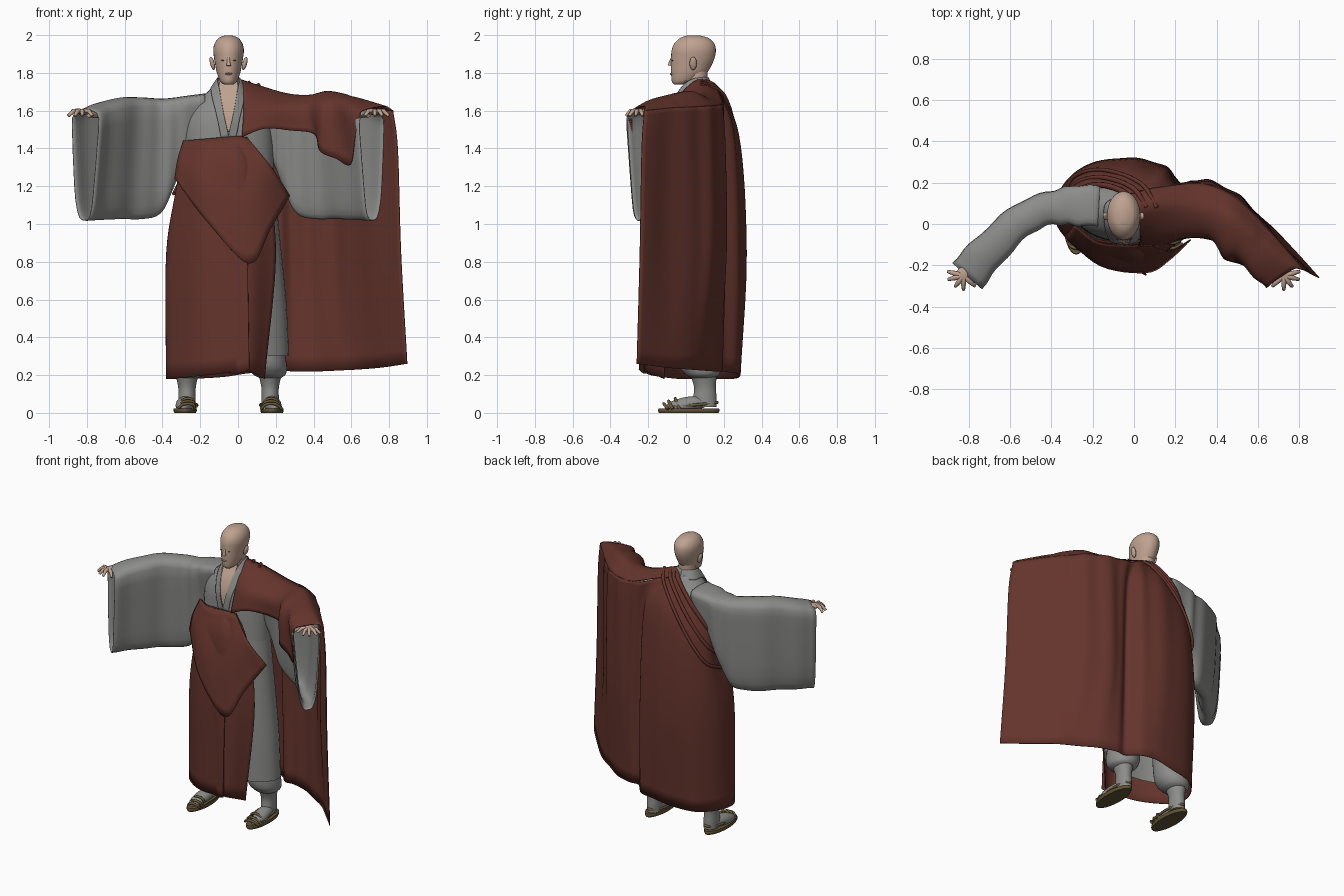
import bpy, bmesh, math
from mathutils import Vector as V

CX = -0.05  # symmetry plane of the body


def material(name, rgb):
    m = bpy.data.materials.new(name)
    m.diffuse_color = (*rgb, 1)
    return m


SKIN = material("skin", (0.52, 0.36, 0.28))
GRAY = material("gray_cloth", (0.265, 0.265, 0.26))
RED = material("dark_red_cloth", (0.128, 0.034, 0.025))
SOLE = material("straw_sole", (0.12, 0.085, 0.035))
STRAP = material("straw_strap", (0.15, 0.105, 0.04))
DARK = material("dark_brown", (0.12, 0.08, 0.06))


def spline(pts, n):
    """Smooth path through pts with n steps per span."""
    P = [V(p) for p in pts]
    P = [2 * P[0] - P[1]] + P + [2 * P[-1] - P[-2]]
    out = []
    for i in range(1, len(P) - 2):
        a, b, c, d = P[i - 1:i + 3]
        for k in range(n):
            t = k / n
            out.append(0.5 * (2 * b + (c - a) * t + (2 * a - 5 * b + 4 * c - d) * t * t
                              + (3 * b - a - 3 * c + d) * t ** 3))
    return out + [P[-2]]


def finish(ob, mat, angle=60):
    ob.data.materials.append(mat)
    bpy.ops.object.select_all(action='DESELECT')
    ob.select_set(True)
    bpy.context.view_layer.objects.active = ob
    bpy.ops.object.shade_smooth_by_angle(angle=math.radians(angle))
    return ob


def grid(name, rows, mat, closed=False, caps=False, thick=0):
    """Skin a list of equal-length point rows."""
    bm = bmesh.new()
    vs = [[bm.verts.new(p) for p in r] for r in rows]
    n = len(rows[0])
    for a, b in zip(vs, vs[1:]):
        for j in range(n if closed else n - 1):
            k = (j + 1) % n
            bm.faces.new((a[j], a[k], b[k], b[j]))
    if caps:
        bm.faces.new(vs[0])
        bm.faces.new(vs[-1])
    bmesh.ops.recalc_face_normals(bm, faces=bm.faces)
    me = bpy.data.meshes.new(name)
    bm.to_mesh(me)
    bm.free()
    ob = bpy.data.objects.new(name, me)
    bpy.context.collection.objects.link(ob)
    finish(ob, mat)
    if thick:
        s = ob.modifiers.new("thickness", 'SOLIDIFY')
        s.thickness, s.offset = thick, 0
    return ob


def sheet(name, cols, mat, n=6, fold=0, freq=1.0, thick=0.005):
    """Cloth through columns of control points, with optional vertical folds."""
    fine = [spline(c, n) for c in cols]
    rows = [spline(r, n) for r in zip(*fine)]
    for i, r in enumerate(rows):
        amp = fold * math.sin(math.pi * min(1, 0.25 + 0.75 * i / len(rows)))
        for j, p in enumerate(r):
            p.y += amp * math.sin(freq * j)
    return grid(name, rows, mat, thick=thick)


def loft(name, rings, mat, caps=True, sides=32, steps=4):
    """Stacked ellipses: (z, cx, cy, rx, ry)."""
    a = spline([r[:3] for r in rings], steps)
    b = spline([(r[3], r[4], 0) for r in rings], steps)
    turn = [2 * math.pi * k / sides for k in range(sides)]
    rows = [[(p.y + max(q.x, .002) * math.cos(t), p.z + max(q.y, .002) * math.sin(t), p.x) for t in turn]
            for p, q in zip(a, b)]
    return grid(name, rows, mat, closed=True, caps=caps)


def ball(name, loc, size, mat, rot=(0, 0, 0)):
    bpy.ops.mesh.primitive_uv_sphere_add(segments=20, ring_count=12, location=loc, rotation=rot)
    ob = bpy.context.object
    ob.name, ob.scale = name, size
    return finish(ob, mat)


def tube(name, pts, radii, mat, sides=8):
    """Tapered round strand."""
    rows, path = [], [V(p) for p in pts]
    for i, p in enumerate(path):
        t = (path[min(i + 1, len(path) - 1)] - path[max(i - 1, 0)]).normalized()
        u = t.cross(V((0.1, 0.05, 1))).normalized()
        w = t.cross(u)
        rows.append([p + radii[i] * (u * math.cos(a) + w * math.sin(a))
                     for a in (2 * math.pi * k / sides for k in range(sides))])
    return grid(name, rows, mat, closed=True, caps=True)


# Head: rings as z, half width, front y, back y
head = [(1.738, .022, -.062, -.02), (1.755, .044, -.075, .05), (1.80, .062, -.079, .11),
        (1.84, .070, -.080, .135), (1.88, .077, -.079, .152), (1.92, .081, -.076, .158),
        (1.955, .074, -.062, .150), (1.985, .052, -.030, .118), (1.999, .016, .010, .07)]
loft("head", [(z, CX, (f + b) / 2, w, (b - f) / 2) for z, w, f, b in head], SKIN)
loft("neck", [(1.60, CX, .06, .065, .06), (1.70, CX, .06, .056, .055), (1.82, CX, .055, .054, .06)], SKIN)
tube("nose", [(CX, -.072, 1.885), (CX, -.082, 1.858), (CX, -.084, 1.838)], [.006, .009, .013], SKIN)
ball("lips", (CX, -.077, 1.795), (.020, .007, .006), SKIN)
tube("mouth_line", [(CX - .018, -.080, 1.795), (CX, -.0845, 1.796), (CX + .018, -.080, 1.795)], [.001] * 3, DARK)
for s in (-1, 1):
    ball("ear", (CX + s * .086, .038, 1.85), (.012, .019, .036), SKIN, (0, s * .25, 0))
    ball("eye", (CX + s * .030, -.0715, 1.866), (.012, .003, .002), DARK)

# Gray robe: torso, skirt, chest opening and collar
loft("robe_torso", [(1.2, CX, .06, .24, .15), (1.45, CX, .06, .235, .145), (1.55, CX, .06, .22, .14),
                    (1.63, CX, .065, .18, .125), (1.69, CX, .065, .12, .095), (1.74, CX, .06, .075, .07)], GRAY)
loft("robe_skirt", [(.30, -.03, .06, .30, .165), (.6, -.03, .06, .285, .165), (1.0, -.04, .06, .255, .16),
                    (1.35, CX, .06, .23, .145)], GRAY, caps=False)
sheet("chest_skin", [[(CX + s * .040, .010, 1.78), (CX + s * .050, -.015, 1.73), (CX + s * .045, -.058, 1.66),
                      (CX + s * .027, -.085, 1.58), (CX + s * .004, -.092, 1.49)] for s in (-1, 0, 1)], SKIN)
for s in (-1, 1):
    inner = [(0, .118, 1.775), (.052, .085, 1.775), (.058, .02, 1.76), (.046, -.040, 1.70),
             (.025, -.092, 1.58), (-.002, -.098, 1.46)]
    outer = [(0, .140, 1.72), (.085, .10, 1.72), (.092, .02, 1.71), (.085, -.035, 1.665),
             (.062, -.084, 1.57), (.038, -.090, 1.45)]
    sheet("collar", [[(CX + s * x, y, z) for x, y, z in e] for e in (inner, outer)], GRAY, thick=.006)

# Wide sleeves: distance from centre, y, top z, bottom z, half width
stations = [(.12, .085, 1.69, 1.42, .098), (.22, .09, 1.677, 1.36, .098), (.29, .085, 1.667, 1.20, .09),
            (.36, .075, 1.662, 1.06, .080), (.46, .04, 1.668, 1.03, .080), (.57, -.045, 1.668, 1.03, .082),
            (.68, -.16, 1.640, 1.025, .09), (.76, -.25, 1.605, 1.02, .096)]
section = [(0, 1), (.55, .985), (.95, .93), (.95, .75), (.86, .45), (.72, .18), (.45, .03), (.1, 0),
           (-.2, .01), (-.45, .10), (-.65, .35), (-.85, .65), (-.98, .92), (-.6, .985)]
for s, side in ((-1, "right"), (1, "left")):
    path = spline([q[:3] for q in stations], 4)
    size = spline([(q[3], q[4], 0) for q in stations], 4)
    rows = []
    for i, (p, q) in enumerate(zip(path, size)):
        t = path[min(i + 1, len(path) - 1)] - path[max(i - 1, 0)]
        d = V((-t.y, t.x)).normalized()
        w = q.y * (1 if s < 0 else .92)
        top = p.z - (0 if s < 0 else .014)
        ripple = .005 * math.sin(i * 1.1)
        rows.append([V((CX + s * (p.x + d.x * (a * w + ripple)), p.y + d.y * (a * w + ripple),
                        q.x + (top - q.x) * h)) for a, h in section])
    grid(side + "_sleeve", [spline(r + r[:1], 2)[:-1] for r in rows], GRAY, closed=True, thick=.004)

    # Hand with spread fingers
    h = lambda x, y, z: (CX + s * x, y, z)
    tube(side + "_forearm", [h(.60, -.07, 1.59), h(.74, -.21, 1.59)], [.035, .026], SKIN, 12)
    ball(side + "_palm", h(.768, -.237, 1.594), (.048, .038, .016), SKIN, (0, 0, -s * .9))
    for x, y in [(.850, -.23), (.848, -.268), (.815, -.302), (.775, -.318), (.72, -.30)]:
        base = V((.775, -.25, 1.599)).lerp(V((x, y, 1.595)), .25)
        mid = base.lerp(V((x, y, 1.599)), .5)
        tube(side + "_finger", [h(*base), h(*mid), h(x, y, 1.572)], [.013, .012, .008], SKIN)

    # Leg, sock and sandal
    lx = CX + s * .22
    loft(side + "_trouser", [(.185, lx, .09, .058, .062), (.21, lx - s * .005, .085, .09, .095),
                             (.28, lx - s * .02, .07, .105, .115), (.5, lx - s * .05, .06, .09, .10)], GRAY)
    loft(side + "_sock", [(.03, lx, .10, .046, .062), (.08, lx, .10, .046, .062), (.14, lx, .10, .047, .058),
                          (.22, lx, .09, .066, .075)], GRAY)
    ball(side + "_foot", (lx + s * .012, .01, .045), (.047, .125, .040), GRAY, (.16, 0, s * .1))
    loft(side + "_sole", [(0, lx + s * .01, .015, .057, .158), (.012, lx + s * .01, .015, .062, .163),
                          (.024, lx + s * .01, .015, .060, .160)], SOLE)
    for y0, top in ((-.115, .046), (-.09, .058), (-.055, .070)):
        tube(side + "_toe_strap", spline([(lx - .048, y0 + .02, .02), (lx - .02, y0, top), (lx + .03, y0, top),
                                          (lx + s * .01 + .052, y0 + .02, .02)], 4), [.008] * 13, STRAP)
    tube(side + "_heel_strap", spline([(lx - .045, -.07, .035), (lx - .049, .08, .045), (lx, .165, .055),
                                       (lx + .049, .08, .045), (lx + .05, -.07, .035)], 5), [.008] * 21, STRAP)

# Red wrap: one cloth from the front edge round the back to the hanging drape.
# Columns: bottom, middle, top, how soon it leans toward the top
wrap = [((.14, -.115, .18), (.20, -.10), (.05, -.092, 1.46), .4), ((.04, -.215, .22), (.05, -.195), (-.05, -.094, 1.46), .33),
        ((-.16, -.185, .20), (-.16, -.185), (-.17, -.075, 1.45), .33),
        ((-.35, -.04, .18), (-.34, -.05), (-.285, .0, 1.43), .7),
        ((-.37, .10, .18), (-.375, .09), (-.30, .08, 1.34), .8), ((-.26, .24, .18), (-.30, .24), (-.28, .15, 1.44), .36),
        ((-.08, .28, .19), (-.11, .315), (-.17, .185, 1.60), .30), ((.06, .285, .21), (.04, .31), (-.05, .15, 1.725), .25),
        ((.16, .265, .21), (.155, .275), (.08, .17, 1.705), .25), ((.235, .19, .22), (.225, .185), (.18, .185, 1.66), .3),
        ((.31, .19, .22), (.295, .212), (.27, .195, 1.64), .36), ((.43, .15, .22), (.39, .20), (.39, .18, 1.63), .36),
        ((.54, .075, .225), (.51, .135), (.50, .125, 1.625), .36), ((.64, .01, .23), (.59, .055), (.585, .045, 1.62), .36),
        ((.76, -.11, .24), (.71, -.09), (.69, -.07, 1.615), .36),
        ((.895, -.26, .26), (.862, -.245), (.82, -.222, 1.60), .4)]
cols = []
for b, m, t, lean in wrap:
    mid = V((*m, .85))
    up = mid + (V(t) - mid) * lean
    up.z = .85 + (t[2] - .85) * .72
    cols.append([t, up, mid, b])
sheet("red_wrap_and_drape", cols, RED, n=8, fold=.006, freq=.6)

# Red cape over the left shoulder and arm: back, ridge, front, hem
sheet("red_arm_cover", [
    [(-.05, .15, 1.725), (.01, .06, 1.765), (.03, -.06, 1.64), (.02, -.108, 1.46)],
    [(.08, .17, 1.705), (.13, .08, 1.725), (.14, -.06, 1.63), (.14, -.10, 1.505)],
    [(.27, .195, 1.64), (.27, .08, 1.688), (.27, -.05, 1.62), (.28, -.065, 1.495)],
    [(.39, .18, 1.63), (.38, .06, 1.682), (.37, -.06, 1.62), (.405, -.09, 1.475)],
    [(.50, .125, 1.625), (.47, .02, 1.702), (.44, -.15, 1.62), (.435, -.165, 1.385)],
    [(.585, .045, 1.62), (.56, -.05, 1.688), (.49, -.16, 1.62), (.52, -.195, 1.345)],
    [(.64, -.015, 1.617), (.60, -.09, 1.675), (.53, -.19, 1.62), (.595, -.235, 1.315)],
    [(.69, -.07, 1.615), (.66, -.14, 1.66), (.58, -.245, 1.62), (.62, -.28, 1.46)],
    [(.82, -.222, 1.60), (.77, -.22, 1.624), (.66, -.29, 1.60), (.645, -.305, 1.57)]], RED)

# Pointed chest flap and the narrow front fold below it
sheet("red_chest_flap", [
    [(-.29, -.005, 1.44), (-.32, -.045, 1.34), (-.335, -.06, 1.24)],
    [(-.18, -.085, 1.45), (-.18, -.172, 1.23), (-.16, -.203, 1.01)],
    [(-.06, -.102, 1.46), (-.01, -.195, 1.13), (.06, -.235, .79)],
    [(.015, -.102, 1.465), (.09, -.172, 1.21), (.17, -.175, .97)],
    [(.055, -.098, 1.45), (.17, -.13, 1.31), (.275, -.075, 1.15)]], RED)
sheet("red_front_fold", [
    [(-.10, -.19, .98), (-.06, -.20, .55), (-.05, -.205, .21)],
    [(-.02, -.21, .95), (.01, -.222, .55), (.01, -.225, .21)],
    [(.05, -.215, .9), (.055, -.235, .55), (.06, -.248, .23)]], RED)
# Rolled edge and draped folds across the back of the right shoulder
for k, r in ((0, .014), (1, .012), (2, .010)):
    tube("red_back_edge", spline([(-.30 - .02 * k, .08 + .01 * k, 1.34 - .09 * k),
                                  (-.28 - .008 * k, .155 + .035 * k, 1.44 - .10 * k),
                                  (-.17 + .01 * k, .19 + .036 * k, 1.60 - .07 * k),
                                  (-.05 + .04 * k, .155 + .022 * k, 1.725 - .02 * k),
                                  (.01 + .05 * k, .08, 1.757 - .01 * k)], 5), [r] * 21, RED)
